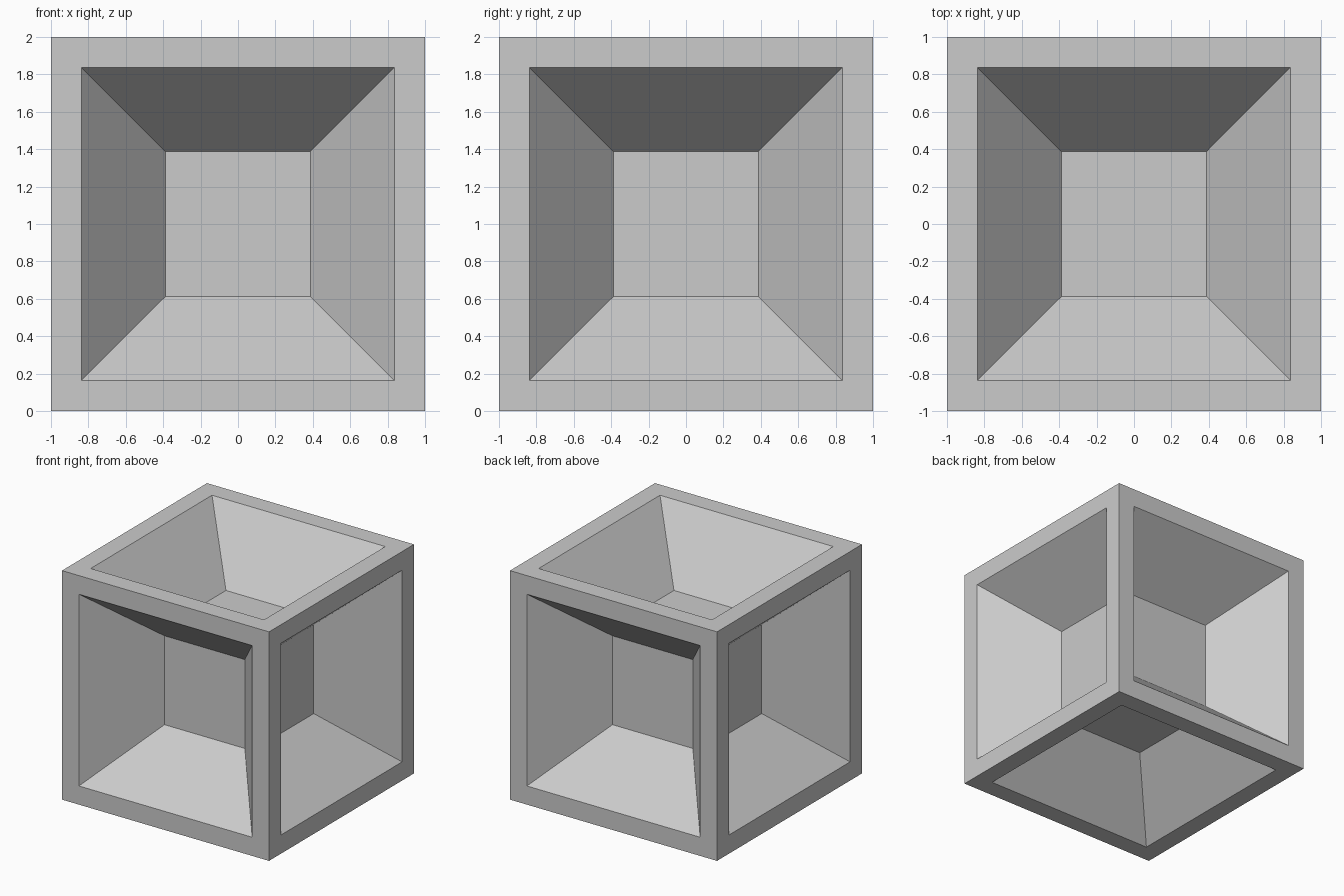
import bpy, bmesh
from mathutils import Matrix

if "Cube" in bpy.data.objects:
    bpy.data.objects.remove(bpy.data.objects["Cube"])

RIM = 0.163      # width of the flat frame on every side
TAPER = 0.449    # how far the recess narrows
DEPTH = 0.54     # how deep the recess goes

# Solid cube standing on the ground
bm = bmesh.new()
bmesh.ops.create_cube(bm, size=2, matrix=Matrix.Translation((0, 0, 1)))
panels = bm.faces[:]

# Flat frame on all six sides, then a tapered recess inside each frame
bmesh.ops.inset_individual(bm, faces=panels, thickness=RIM, use_even_offset=True)
bmesh.ops.inset_individual(bm, faces=panels, thickness=TAPER, depth=-DEPTH,
                           use_even_offset=True)
bmesh.ops.recalc_face_normals(bm, faces=bm.faces[:])

mesh = bpy.data.meshes.new("recessed_cube")
bm.to_mesh(mesh)
bm.free()
bpy.context.collection.objects.link(bpy.data.objects.new("recessed_cube", mesh))
